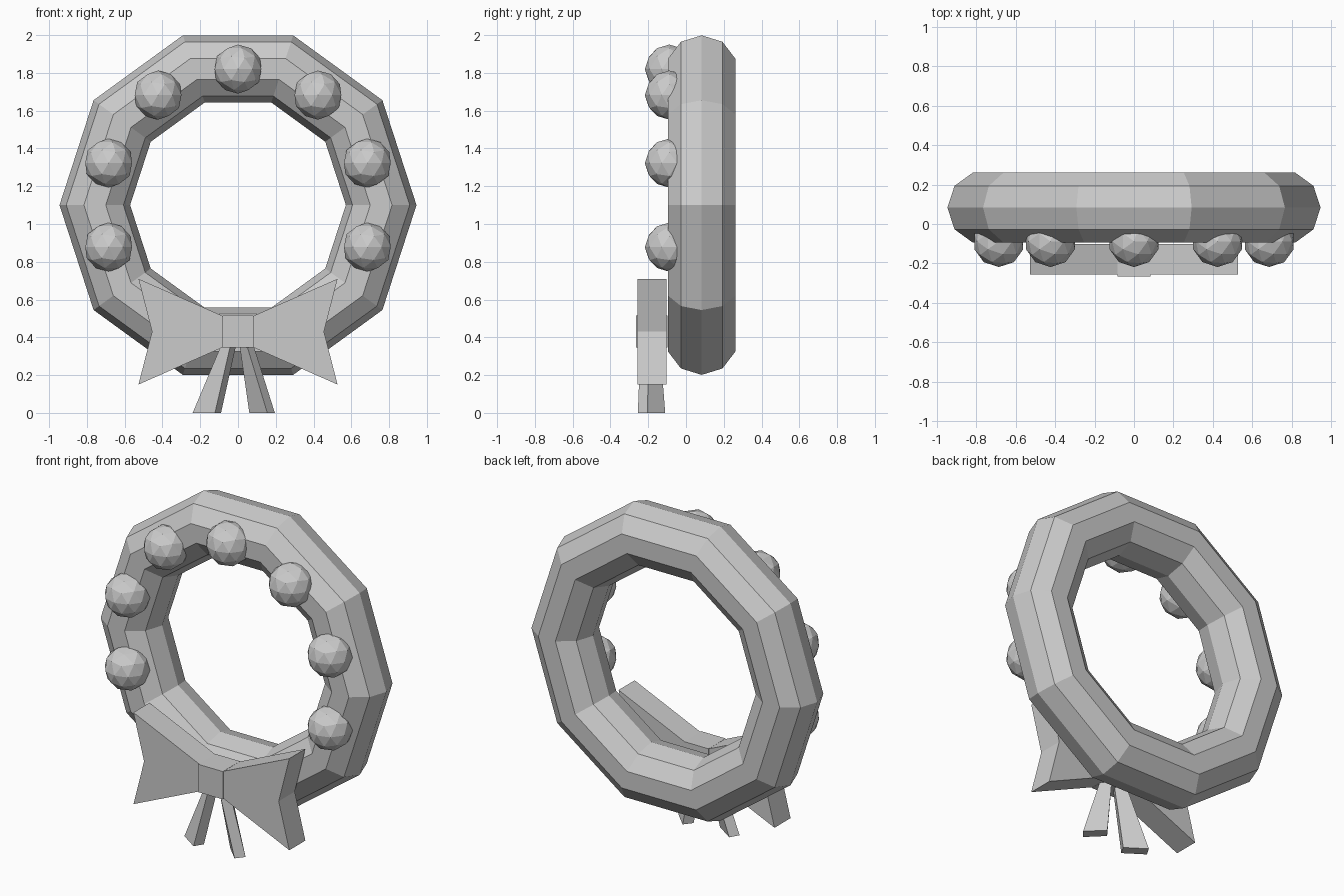
import bpy, bmesh
from math import sin, cos, radians

if "Cube" in bpy.data.objects:
    bpy.data.objects.remove(bpy.data.objects["Cube"])


def make_object(name, bm):
    bmesh.ops.recalc_face_normals(bm, faces=bm.faces)
    mesh = bpy.data.meshes.new(name)
    bm.to_mesh(mesh)
    bm.free()
    obj = bpy.data.objects.new(name, mesh)
    bpy.context.collection.objects.link(obj)
    return obj


def loft(name, ring_a, ring_b):
    """Solid between two matching closed outlines."""
    bm = bmesh.new()
    a = [bm.verts.new(p) for p in ring_a]
    b = [bm.verts.new(p) for p in ring_b]
    n = len(a)
    bm.faces.new(a)
    bm.faces.new(b[::-1])
    for i in range(n):
        j = (i + 1) % n
        bm.faces.new((a[i], b[i], b[j], a[j]))
    return make_object(name, bm)


# Wreath ring: ten sides around, ten-sided section
CENTRE_Z = 1.1
bpy.ops.mesh.primitive_torus_add(
    major_segments=10, minor_segments=10, major_radius=0.758, minor_radius=0.187,
    location=(0, 0.083, CENTRE_Z), rotation=(radians(90), 0, 0))
bpy.context.object.name = "wreath_ring"

# Berries along the upper front of the ring
for i in range(7):
    a = radians(-18 + 36 * i)
    bpy.ops.mesh.primitive_ico_sphere_add(
        subdivisions=2, radius=0.13,
        location=(0.72 * cos(a), -0.088, CENTRE_Z + 0.72 * sin(a)))
    bpy.context.object.name = f"berry_{i + 1}"

# Bow loops: notched outline, extruded in depth and mirrored
BOW_Z = 0.43
outline = [(0.04, 0.065), (0.527, 0.28), (0.455, 0.0), (0.527, -0.28), (0.04, -0.065)]
for side, label in ((-1, "left"), (1, "right")):
    loft(f"bow_loop_{label}",
         [(side * x, -0.257, BOW_Z + z) for x, z in outline],
         [(side * x, -0.102, BOW_Z + z) for x, z in outline])

# Knot
bpy.ops.mesh.primitive_cube_add(size=1, location=(0, -0.182, BOW_Z))
knot = bpy.context.object
knot.name = "bow_knot"
knot.scale = (0.166, 0.166, 0.17)

# Ribbon tails: slanted, tapered four-sided strips turned about the vertical


def tail(name, low, high):
    def ring(corner, wide, thin, z):
        (x, y), (wx, wy), (tx, ty) = corner, wide, thin
        return [(x, y, z), (x + wx, y + wy, z),
                (x + wx + tx, y + wy + ty, z), (x + tx, y + ty, z)]
    loft(name, ring(*low, 0.0), ring(*high, 0.38))


tail("ribbon_tail_left",
     ((-0.24, -0.175), (0.118, -0.08), (0.032, 0.055)),
     ((-0.08, -0.185), (0.045, -0.04), (0.03, 0.045)))
tail("ribbon_tail_right",
     ((0.06, -0.16), (0.095, -0.095), (0.04, 0.05)),
     ((0.005, -0.185), (0.035, -0.055), (0.035, 0.045)))
